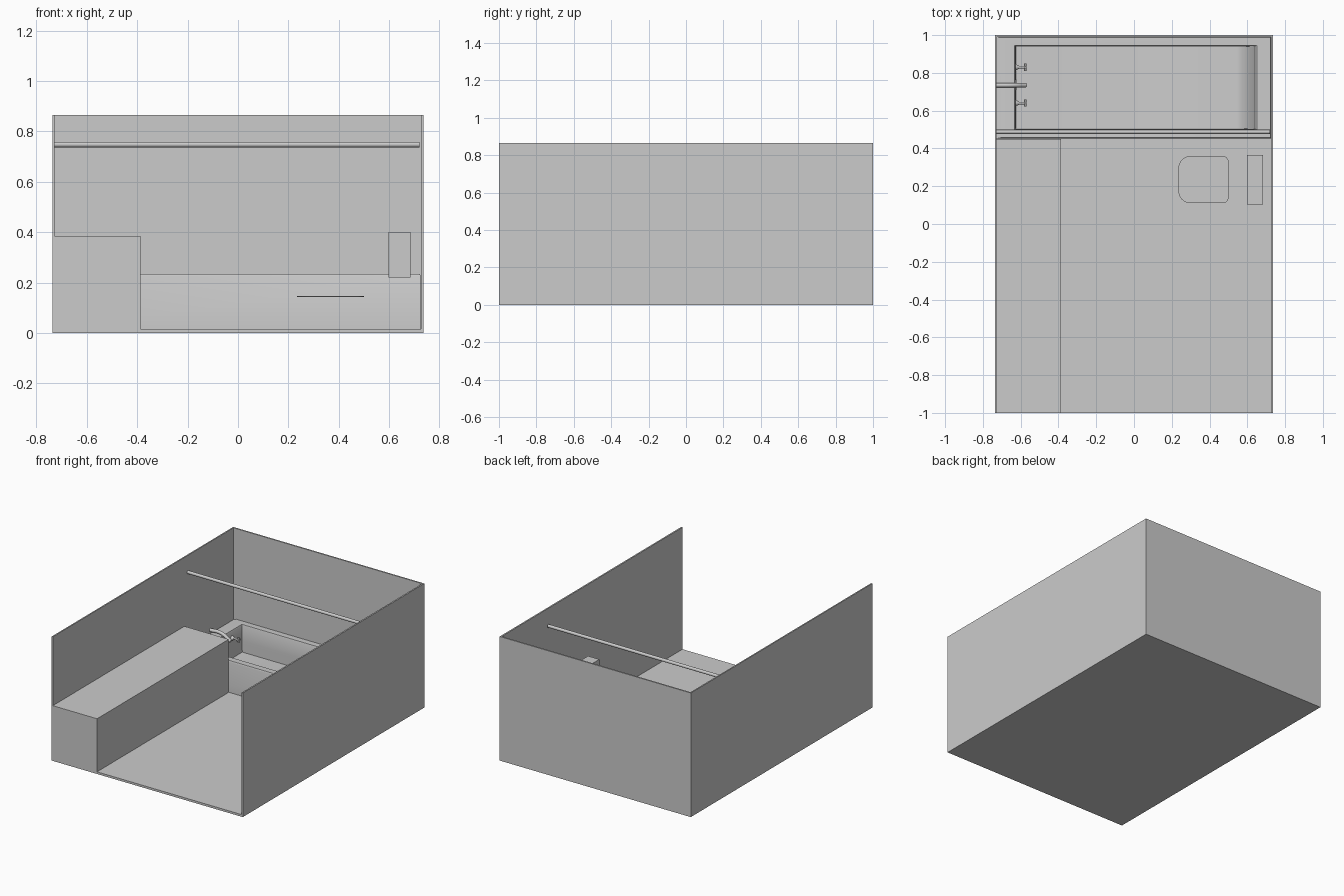
import bpy, bmesh, math
from mathutils import Vector

if "Cube" in bpy.data.objects:
    bpy.data.objects.remove(bpy.data.objects["Cube"])


def add_mesh(name, bm):
    bmesh.ops.recalc_face_normals(bm, faces=bm.faces[:])
    me = bpy.data.meshes.new(name)
    bm.to_mesh(me)
    bm.free()
    ob = bpy.data.objects.new(name, me)
    bpy.context.collection.objects.link(ob)
    return ob


def smooth(ob, angle=35):
    bpy.ops.object.select_all(action='DESELECT')
    ob.select_set(True)
    bpy.context.view_layer.objects.active = ob
    bpy.ops.object.shade_smooth_by_angle(angle=math.radians(angle))


def box(name, x0, x1, y0, y1, z0, z1):
    bm = bmesh.new()
    bmesh.ops.create_cube(bm, size=1)
    for v in bm.verts:
        v.co = Vector(((x0 + x1) / 2 + v.co.x * (x1 - x0),
                       (y0 + y1) / 2 + v.co.y * (y1 - y0),
                       (z0 + z1) / 2 + v.co.z * (z1 - z0)))
    return add_mesh(name, bm)


def rod(name, a, b, r1, r2=None, sides=16):
    a, b = Vector(a), Vector(b)
    bm = bmesh.new()
    bmesh.ops.create_cone(bm, cap_ends=True, segments=sides, radius1=r1,
                          radius2=r1 if r2 is None else r2, depth=(b - a).length)
    ob = add_mesh(name, bm)
    ob.location = (a + b) / 2
    ob.rotation_euler = (b - a).to_track_quat('Z', 'Y').to_euler()
    smooth(ob)
    return ob


# Room shell, open at the front and top
box("floor", -0.737, 0.737, -1, 1, 0, 0.015)
box("left_wall", -0.737, -0.728, -1, 1, 0, 0.865)
box("right_wall", 0.727, 0.737, -1, 1, 0, 0.865)
box("back_wall", -0.737, 0.737, 0.99, 1, 0, 0.865)

# Long counter on the left
box("counter", -0.73, -0.387, -1, 0.45, 0.015, 0.385)

# Bathtub lofted through rectangles: z, x0, x1, y0, y1
levels = [
    (0.015, -0.728, 0.725, 0.452, 0.99),
    (0.225, -0.728, 0.725, 0.452, 0.99),
    (0.235, -0.705, 0.722, 0.457, 0.987),
    (0.235, -0.632, 0.650, 0.500, 0.945),
    (0.227, -0.628, 0.640, 0.503, 0.942),
    (0.120, -0.627, 0.610, 0.504, 0.941),
    (0.070, -0.626, 0.580, 0.505, 0.940),
    (0.045, -0.625, 0.540, 0.505, 0.940),
]
bm = bmesh.new()
loops = [[bm.verts.new(p) for p in ((x0, y0, z), (x1, y0, z), (x1, y1, z), (x0, y1, z))]
         for z, x0, x1, y0, y1 in levels]
for lo, hi in zip(loops, loops[1:]):
    for i in range(4):
        j = (i + 1) % 4
        bm.faces.new((lo[i], lo[j], hi[j], hi[i]))
bm.faces.new(loops[0][::-1])
bm.faces.new(loops[-1])
smooth(add_mesh("bathtub", bm))

# Curtain rail
rod("curtain_rail", (-0.735, 0.488, 0.748), (0.72, 0.488, 0.748), 0.011)

# Curved spout over the rim
cu = bpy.data.curves.new("tub_spout", 'CURVE')
cu.dimensions = '3D'
cu.bevel_depth = 0.012
cu.bevel_resolution = 3
cu.use_fill_caps = True
sp = cu.splines.new('BEZIER')
sp.bezier_points.add(2)
for p, co in zip(sp.bezier_points, ((-0.73, 0.735, 0.25), (-0.64, 0.735, 0.25), (-0.572, 0.735, 0.212))):
    p.co = co
    p.handle_left_type = p.handle_right_type = 'AUTO'
bpy.context.collection.objects.link(bpy.data.objects.new("tub_spout", cu))
rod("overflow_plate", (-0.63, 0.735, 0.15), (-0.621, 0.735, 0.15), 0.033, 0.028, 24)

# Pair of tap handles with cross grips
for side, y in (("front", 0.64), ("back", 0.83)):
    z = 0.185
    rod(side + "_tap_base", (-0.63, y, z), (-0.61, y, z), 0.018, 0.009)
    rod(side + "_tap_stem", (-0.615, y, z), (-0.568, y, z), 0.007)
    rod(side + "_tap_grip_across", (-0.576, y - 0.019, z), (-0.576, y + 0.019, z), 0.006)
    rod(side + "_tap_grip_upright", (-0.576, y, z - 0.019), (-0.576, y, z + 0.019), 0.006)

# Flat floating toilet lid with a rounder front edge
bm = bmesh.new()
corners = [(0.30, 0.175, 0.065, 180), (0.47, 0.14, 0.03, 270),
           (0.47, 0.33, 0.03, 0), (0.30, 0.295, 0.065, 90)]
outline = []
for cx, cy, r, start in corners:
    for k in range(7):
        a = math.radians(start + 15 * k)
        outline.append(bm.verts.new((cx + r * math.cos(a), cy + r * math.sin(a), 0.143)))
lid = bm.faces.new(outline)
ext = bmesh.ops.extrude_face_region(bm, geom=[lid])
bmesh.ops.translate(bm, vec=(0, 0, 0.004),
                    verts=[g for g in ext["geom"] if isinstance(g, bmesh.types.BMVert)])
add_mesh("toilet_lid", bm)

# Toilet tank
box("toilet_tank", 0.597, 0.684, 0.102, 0.365, 0.22, 0.40)
